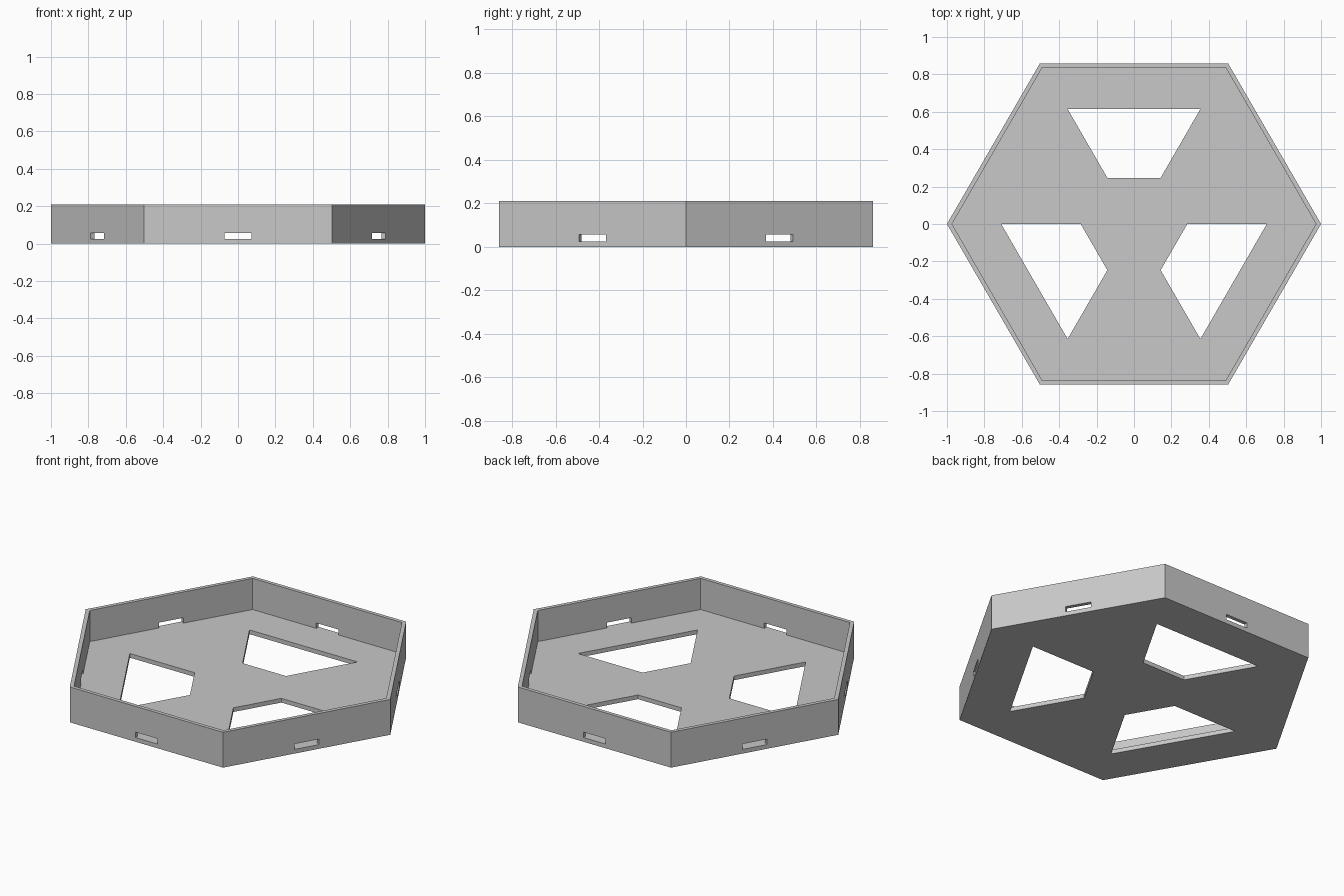
import bpy
import bmesh
import math
from mathutils import Vector

HEIGHT = 0.21
FLOOR = 0.025
SLOT_TOP = 0.057
SLOT_HALF = 0.0725

cube = bpy.data.objects.get("Cube")
if cube:
    bpy.data.objects.remove(cube, do_unlink=True)

grey = bpy.data.materials.new("plain grey")
grey.use_nodes = True
colour = (0.58, 0.58, 0.58, 1)
grey.diffuse_color = colour
grey.node_tree.nodes["Principled BSDF"].inputs["Base Color"].default_value = colour


def prism(name, outline, z0, z1):
    """Extrude a flat outline from z0 up to z1."""
    bm = bmesh.new()
    base = bm.faces.new([bm.verts.new((x, y, z0)) for x, y in outline])
    top = bmesh.ops.extrude_face_region(bm, geom=[base])["geom"]
    for v in top:
        if isinstance(v, bmesh.types.BMVert):
            v.co.z = z1
    bmesh.ops.recalc_face_normals(bm, faces=bm.faces)
    mesh = bpy.data.meshes.new(name)
    bm.to_mesh(mesh)
    bm.free()
    mesh.materials.append(grey)
    obj = bpy.data.objects.new(name, mesh)
    bpy.context.collection.objects.link(obj)
    return obj


def cut(target, cutter):
    """Subtract the cutter, apply the result and remove the cutter."""
    mod = target.modifiers.new("cut", "BOOLEAN")
    mod.operation = "DIFFERENCE"
    mod.solver = "EXACT"
    mod.object = cutter
    bpy.context.view_layer.objects.active = target
    bpy.ops.object.modifier_apply(modifier=mod.name)
    bpy.data.objects.remove(cutter, do_unlink=True)


def hexagon(tip, side_x, side_y):
    return [(tip, 0), (side_x, side_y), (-side_x, side_y),
            (-tip, 0), (-side_x, -side_y), (side_x, -side_y)]


def polar(radius, degrees):
    a = math.radians(degrees)
    return (radius * math.cos(a), radius * math.sin(a))


# Hexagonal tray with a thin wall
outer = hexagon(1, 0.503, 0.859)
tray = prism("hexagonal_tray", outer, 0, HEIGHT)
cut(tray, prism("cavity_cutter", hexagon(0.973, 0.49, 0.837), FLOOR, HEIGHT + 0.1))

# Three trapezoid openings through the floor
for start in (60, 180, 300):
    shape = [polar(0.71, start), polar(0.71, start + 60),
             polar(0.285, start + 60), polar(0.285, start)]
    cut(tray, prism("opening_cutter", shape, -0.1, 0.1))

# One slot low in the middle of each wall
for i in range(6):
    a, b = Vector(outer[i]), Vector(outer[(i + 1) % 6])
    mid = (a + b) / 2
    along = (b - a).normalized() * SLOT_HALF
    out = Vector((along.y, -along.x)).normalized() * 0.05
    shape = [mid - along - out, mid + along - out, mid + along + out, mid - along + out]
    cut(tray, prism("slot_cutter", shape, FLOOR, SLOT_TOP))
